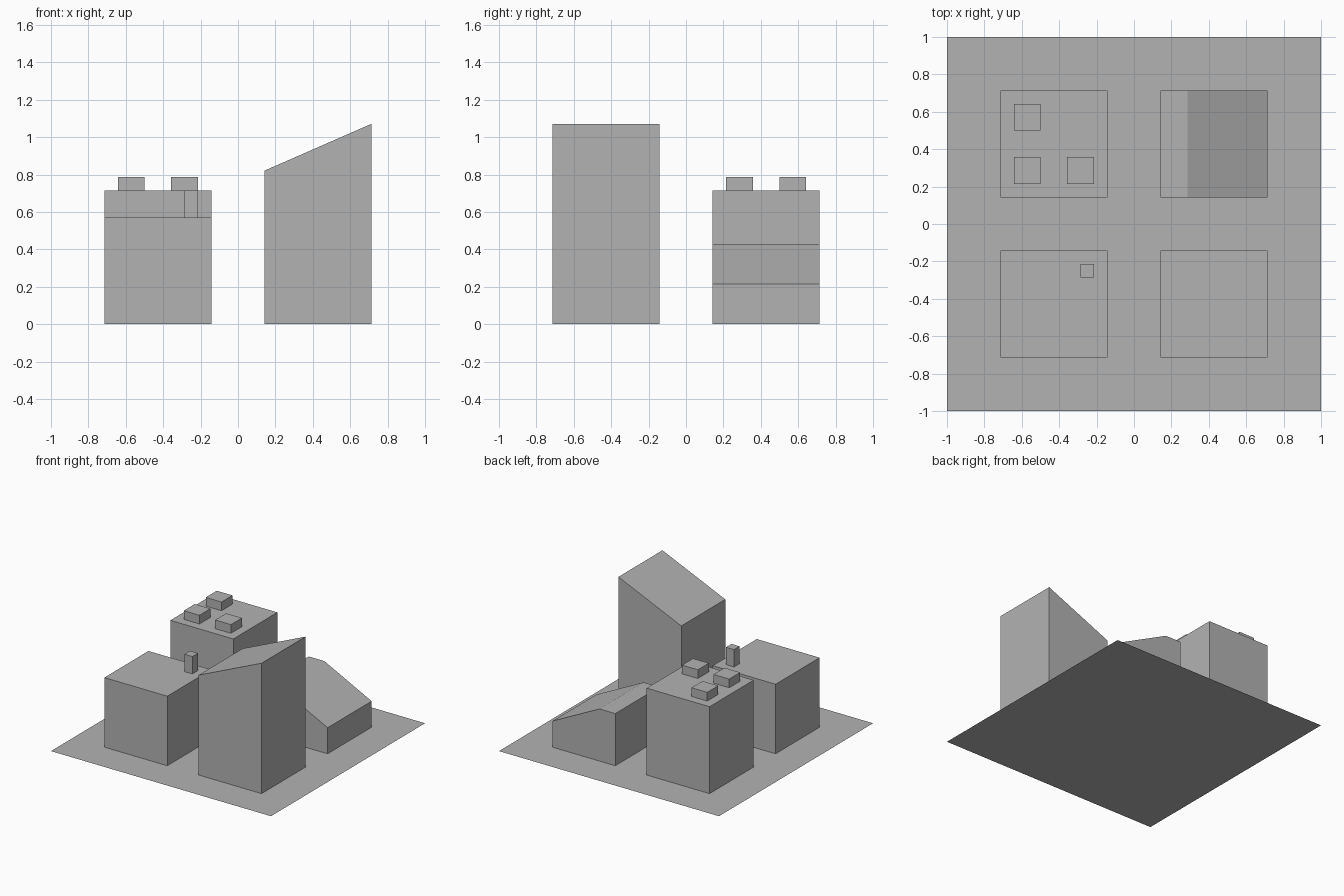
import bpy
import bmesh

U = 1 / 14  # layout module: the ground is 28 modules wide

cube = bpy.data.objects.get("Cube")
if cube:
    bpy.data.objects.remove(cube, do_unlink=True)

# Single grey material
grey = bpy.data.materials.new("plain_grey")
grey.use_nodes = True
colour = (0.45, 0.45, 0.45, 1)
grey.diffuse_color = colour
grey.node_tree.nodes["Principled BSDF"].inputs["Base Color"].default_value = colour


def finish(name, bm):
    bmesh.ops.recalc_face_normals(bm, faces=bm.faces)
    mesh = bpy.data.meshes.new(name)
    bm.to_mesh(mesh)
    bm.free()
    mesh.materials.append(grey)
    obj = bpy.data.objects.new(name, mesh)
    bpy.context.collection.objects.link(obj)
    return obj


def block(name, profile, y0, y1):
    """Extrude an (x, z) profile along y; the underside stays open where it rests."""
    bm = bmesh.new()
    face = bm.faces.new([bm.verts.new((x * U, y0 * U, z * U)) for x, z in profile])
    result = bmesh.ops.extrude_face_region(bm, geom=[face], use_keep_orig=True)
    moved = [v for v in result["geom"] if isinstance(v, bmesh.types.BMVert)]
    bmesh.ops.translate(bm, verts=moved, vec=(0, (y1 - y0) * U, 0))
    bmesh.ops.recalc_face_normals(bm, faces=bm.faces)
    under = [f for f in bm.faces if f.normal.z < -0.9]
    bmesh.ops.delete(bm, geom=under, context="FACES")
    return finish(name, bm)


def box(name, x, y, width, z0, z1):
    return block(name, [(x, z0), (x + width, z0), (x + width, z1), (x, z1)], y, y + width)


# Ground sheet
bm = bmesh.new()
bmesh.ops.create_grid(bm, x_segments=1, y_segments=1, size=14 * U)
finish("ground", bm)

# Low flat-roofed house with chimney
box("chimney_house", -10, -10, 8, 0, 8)
box("chimney", -4, -4, 1, 8, 10)

# Flat-roofed block with rooftop units
box("flat_roof_block", -10, 2, 8, 0, 10)
for i, (x, y) in enumerate([(-9, 3), (-5, 3), (-9, 7)]):
    box(f"rooftop_unit_{i + 1}", x, y, 2, 10, 11)

# Tower with a single-pitch roof
block("slant_roof_tower", [(2, 0), (10, 0), (10, 15), (2, 11.5)], -10, -2)

# Low building, flat ledge then sloping roof
block("sloped_roof_house", [(2, 0), (10, 0), (10, 3), (4, 6), (2, 6)], 2, 10)
